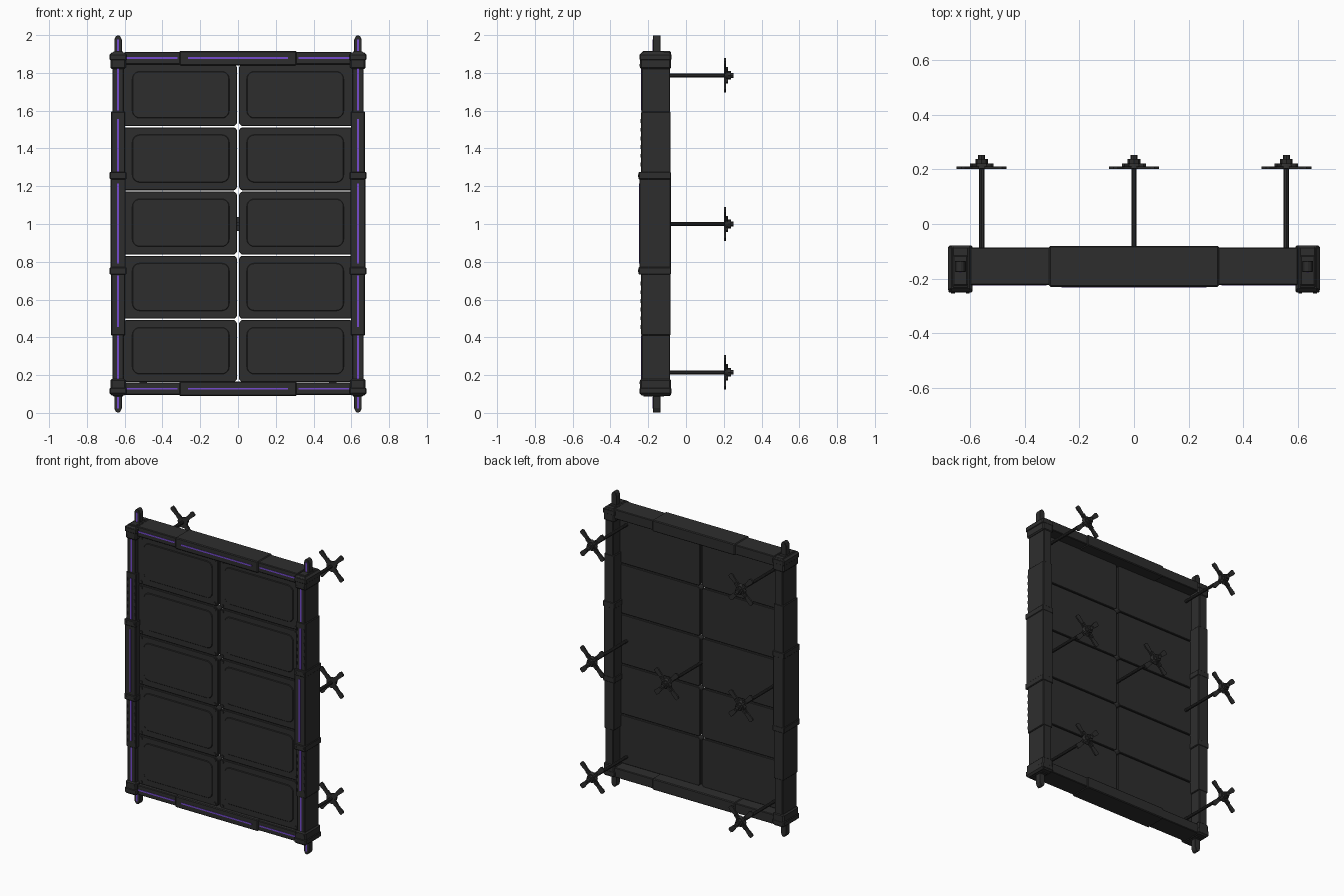
import bpy, bmesh, math
from mathutils import Matrix

if "Cube" in bpy.data.objects:
    bpy.data.objects.remove(bpy.data.objects["Cube"])


def material(name, rgb):
    m = bpy.data.materials.new(name)
    m.diffuse_color = (*rgb, 1)
    m.use_nodes = True
    m.node_tree.nodes["Principled BSDF"].inputs["Base Color"].default_value = m.diffuse_color
    return m


DARK = material("charcoal", (0.027, 0.027, 0.027))
PURPLE = material("purple_glow", (0.18, 0.07, 0.62))


def finish(name, bm, mat=DARK, bevel=0.0):
    bmesh.ops.recalc_face_normals(bm, faces=bm.faces)
    me = bpy.data.meshes.new(name)
    bm.to_mesh(me)
    bm.free()
    me.materials.append(mat)
    ob = bpy.data.objects.new(name, me)
    bpy.context.collection.objects.link(ob)
    if bevel:
        b = ob.modifiers.new("bevel", "BEVEL")
        b.width, b.segments, b.limit_method = bevel, 1, 'ANGLE'
    return ob


def add_box(bm, x0, x1, y0, y1, z0, z1):
    m = Matrix.Translation(((x0 + x1) / 2, (y0 + y1) / 2, (z0 + z1) / 2))
    m = m @ Matrix.Diagonal((abs(x1 - x0), y1 - y0, z1 - z0, 1))
    bmesh.ops.create_cube(bm, size=1, matrix=m)


def box(name, *dims, mat=DARK, bevel=0.0):
    bm = bmesh.new()
    add_box(bm, *dims)
    return finish(name, bm, mat, bevel)


def add_prism(bm, pts, y0, y1):
    """Extrude an xz outline from y0 to y1."""
    f = bm.faces.new([bm.verts.new((x, y0, z)) for x, z in pts])
    r = bmesh.ops.extrude_face_region(bm, geom=[f])
    vs = [v for v in r["geom"] if isinstance(v, bmesh.types.BMVert)]
    bmesh.ops.translate(bm, verts=vs, vec=(0, y1 - y0, 0))


def rounded(x0, x1, z0, z1, r, steps):
    pts = []
    for i, (cx, cz) in enumerate(((x1 - r, z1 - r), (x0 + r, z1 - r), (x0 + r, z0 + r), (x1 - r, z0 + r))):
        for k in range(steps + 1):
            a = math.pi / 2 * (i + k / steps)
            pts.append((cx + r * math.cos(a), cz + r * math.sin(a)))
    return pts


def add_rod(bm, x, z, r, y0, y1, sides=8, r2=None):
    m = Matrix.Translation((x, (y0 + y1) / 2, z)) @ Matrix.Rotation(math.pi / 2, 4, 'X')
    # after the turn the first radius lies on the far (+y) end
    bmesh.ops.create_cone(bm, cap_ends=True, segments=sides, radius1=r if r2 is None else r2,
                          radius2=r, depth=y1 - y0, matrix=m)


# Panels: two columns of five, with raised pads and corner bolts
rows = [0.160, 0.495, 0.835, 1.175, 1.515, 1.850]
for s in (-1, 1):
    for z0, z1 in zip(rows, rows[1:]):
        xa, xb = sorted((s * 0.006, s * 0.61))
        bm = bmesh.new()
        add_prism(bm, rounded(xa, xb, z0 + 0.0035, z1 - 0.0035, 0.013, 1), -0.205, -0.16)
        finish("panel", bm, bevel=0.003)
        bm = bmesh.new()
        xa, xb = sorted((s * 0.046, s * 0.560))
        add_prism(bm, rounded(xa, xb, z0 + 0.045, z1 - 0.042, 0.04, 5), -0.210, -0.20)
        finish("panel_pad", bm, bevel=0.003)
        bm = bmesh.new()
        for bx in (0.028, 0.58):
            for bz in (z0 + 0.02, z1 - 0.02):
                add_rod(bm, s * bx, bz, 0.01, -0.211, -0.20)
        finish("panel_bolts", bm)

# Top and bottom rails with central sleeves and light strips
for c in (0.128, 1.878):
    box("cross_rail", -0.60, 0.60, -0.223, -0.086, c - 0.033, c + 0.033, bevel=0.004)
    box("cross_rail_sleeve", -0.31, 0.31, -0.230, -0.080, c - 0.038, c + 0.038, bevel=0.005)
    box("sleeve_light", -0.265, 0.265, -0.232, -0.225, c - 0.005, c + 0.005, mat=PURPLE)
    for s in (-1, 1):
        a, b = sorted((s * 0.32, s * 0.59))
        box("rail_light", a, b, -0.225, -0.218, c - 0.005, c + 0.005, mat=PURPLE)

for s in (-1, 1):
    X = 0.635 * s

    def post(name, half, y0, y1, z0, z1, **kw):
        return box(name, X - half, X + half, y0, y1, z0, z1, **kw)

    # Side posts built as telescoping sleeves
    post("side_post", 0.030, -0.235, -0.084, 0.10, 1.91, bevel=0.004)
    post("side_sleeve", 0.037, -0.237, -0.082, 0.41, 1.595, bevel=0.004)
    post("middle_sleeve", 0.040, -0.247, -0.080, 0.75, 1.255, bevel=0.004)
    for z0, z1, y in ((0.18, 0.41, -0.235), (0.455, 0.728, -0.237), (0.79, 1.215, -0.247),
                      (1.278, 1.555, -0.237), (1.6, 1.83, -0.235)):
        post("side_light", 0.0055, y - 0.002, y + 0.004, z0, z1, mat=PURPLE)

    # Clamp bands around the posts
    for z in (0.752, 1.256):
        post("clamp_band", 0.044, -0.251, -0.079, z - 0.02, z + 0.02, bevel=0.004)
        bm = bmesh.new()
        for d in (-0.027, 0.027):
            add_rod(bm, X + d, z, 0.007, -0.254, -0.248)
        finish("clamp_bolts", bm)

    # Small studs along the sleeve edges
    bm = bmesh.new()
    for base in (0.455, 1.315):
        for i in range(6):
            z = base + 0.046 * i
            for d in (-0.028, 0.028):
                add_box(bm, X + d - 0.004, X + d + 0.004, -0.242, -0.235, z - 0.01, z + 0.01)
    finish("sleeve_studs", bm)

    # Corner blocks, raised end plates and pins
    for low in (True, False):
        def zr(a, b):
            """Heights measured from the nearer end of the frame."""
            return (a, b) if low else (2 - b, 2 - a)
        post("corner_block", 0.041, -0.243, -0.079, *zr(0.092, 0.18), bevel=0.008)
        post("corner_collar", 0.045, -0.246, -0.078, *zr(0.098, 0.135), bevel=0.006)
        post("end_plate", 0.026, -0.225, -0.115, *zr(0.086, 0.1), bevel=0.003)
        bm = bmesh.new()
        for d in (-0.027, 0.027):
            add_rod(bm, X + d, sum(zr(0.15, 0.17)) / 2, 0.006, -0.246, -0.24)
        finish("corner_bolts", bm)
        prof = [(-0.02, 0.1), (-0.02, 0.025), (-0.012, 0.006), (0, 0),
                (0.012, 0.006), (0.02, 0.025), (0.02, 0.1)]
        bm = bmesh.new()
        add_prism(bm, [(X + x, z if low else 2 - z) for x, z in prof], -0.175, -0.135)
        finish("end_pin", bm, bevel=0.002)
        post("pin_light", 0.005, -0.178, -0.172, *zr(0.022, 0.085), mat=PURPLE)

# Wall anchors: rod, four diagonal claws, stepped hub
anchors = [(s * 0.557, z) for s in (-1, 1) for z in (0.215, 1.0, 1.787)] + [(0, 1.0)]
for x, z in anchors:
    bm = bmesh.new()
    add_rod(bm, x, z, 0.0105, -0.17, 0.21, 10)
    ob = finish("anchor_rod", bm)
    bm = bmesh.new()
    for k in range(4):
        a = math.pi / 4 + k * math.pi / 2
        c, s = math.cos(a), math.sin(a)
        # tapered flat claw and its upright rib
        for outline, y0, y1 in (([(0, -0.02), (0.06, -0.012), (0.105, -0.017), (0.117, -0.012),
                                  (0.117, 0.012), (0.105, 0.017), (0.06, 0.012), (0, 0.02)], 0.201, 0.211),
                                ([(0, -0.007), (0.055, -0.006), (0.055, 0.006), (0, 0.007)], 0.21, 0.222)):
            add_prism(bm, [(x + u * c - v * s, z + u * s + v * c) for u, v in outline], y0, y1)
    finish("anchor_claws", bm)
    bm = bmesh.new()
    add_rod(bm, x, z, 0.038, 0.203, 0.222, 12, 0.030)
    add_rod(bm, x, z, 0.023, 0.22, 0.238, 8)
    add_rod(bm, x, z, 0.013, 0.236, 0.252, 8)
    finish("anchor_hub", bm)
